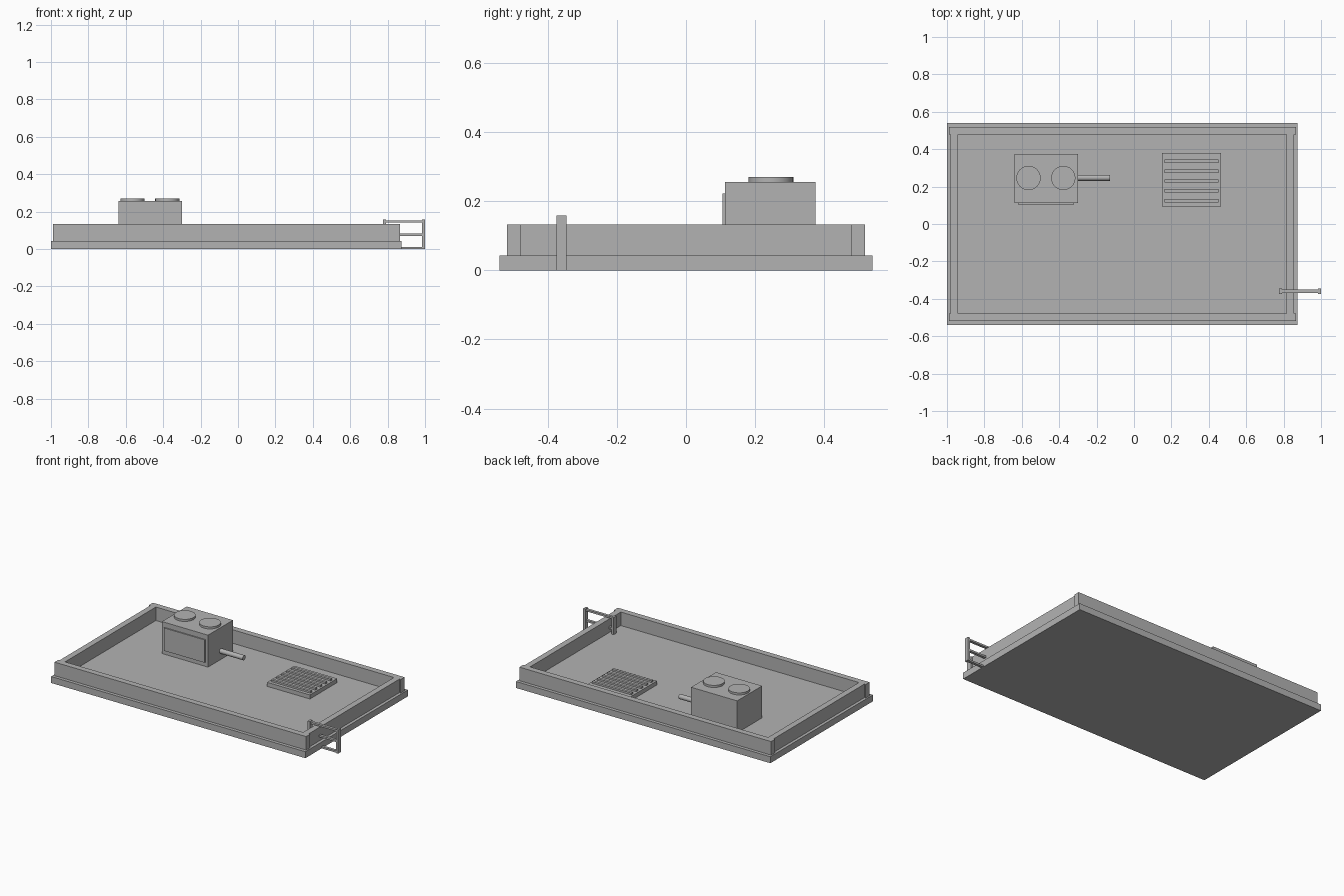
import bpy
import math

if "Cube" in bpy.data.objects:
    bpy.data.objects.remove(bpy.data.objects["Cube"])

# One flat grey for the whole roof
grey = bpy.data.materials.new("plain_grey")
grey.diffuse_color = (0.45, 0.45, 0.45, 1)
grey.use_nodes = True
grey.node_tree.nodes["Principled BSDF"].inputs["Base Color"].default_value = grey.diffuse_color


def box(name, x, y, z):
    """Box from (min, max) ranges on each axis."""
    bpy.ops.mesh.primitive_cube_add(size=1, location=[sum(r) / 2 for r in (x, y, z)])
    ob = bpy.context.object
    ob.name = name
    ob.scale = [r[1] - r[0] for r in (x, y, z)]
    bpy.ops.object.transform_apply(location=False, rotation=False, scale=True)
    ob.data.materials.append(grey)
    return ob


def cylinder(name, radius, depth, loc, rot=(0, 0, 0), sides=24):
    bpy.ops.mesh.primitive_cylinder_add(vertices=sides, radius=radius, depth=depth,
                                        location=loc, rotation=rot)
    ob = bpy.context.object
    ob.name = name
    ob.data.materials.append(grey)
    bpy.ops.object.shade_smooth_by_angle(angle=math.radians(35))
    return ob


DECK = 0.043
WALL = 0.133

# Roof slab
box("roof_slab", (-1.0, 0.875), (-0.54, 0.54), (0, DECK))

# Parapet: long walls overlap the slightly inset short walls
box("parapet_front", (-0.99, 0.865), (-0.518, -0.478), (DECK, WALL))
box("parapet_back", (-0.99, 0.865), (0.478, 0.518), (DECK, WALL))
box("parapet_left", (-0.98, -0.94), (-0.478, 0.478), (DECK, WALL))
box("parapet_right", (0.815, 0.855), (-0.478, 0.478), (DECK, WALL))

# Air handling unit with front panel, two fan caps and a side pipe
box("ac_unit", (-0.64, -0.30), (0.113, 0.375), (DECK, 0.256))
box("ac_front_panel", (-0.62, -0.32), (0.105, 0.114), (0.07, 0.222))
for i, x in enumerate((-0.564, -0.378)):
    cylinder(f"fan_cap_{i + 1}", 0.065, 0.014, (x, 0.246, 0.263))
cylinder("ac_pipe", 0.016, 0.18, (-0.218, 0.247, 0.10), (0, math.pi / 2, 0), 12)

# Roof vent with slats
box("vent_base", (0.15, 0.465), (0.093, 0.38), (DECK, 0.07))
for i in range(5):
    y = 0.124 + i * 0.053
    box(f"vent_slat_{i + 1}", (0.163, 0.453), (y - 0.009, y + 0.009), (0.07, 0.082))

# Ladder frame over the right parapet
for name, x in (("ladder_inner_post", 0.775), ("ladder_outer_post", 0.984)):
    box(name, (x, x + 0.016), (-0.374, -0.346), (0, 0.158))
for i, z in enumerate((0.0, 0.071, 0.142)):
    box(f"ladder_rung_{i + 1}", (0.78, 0.995), (-0.369, -0.351), (z, z + 0.012))
